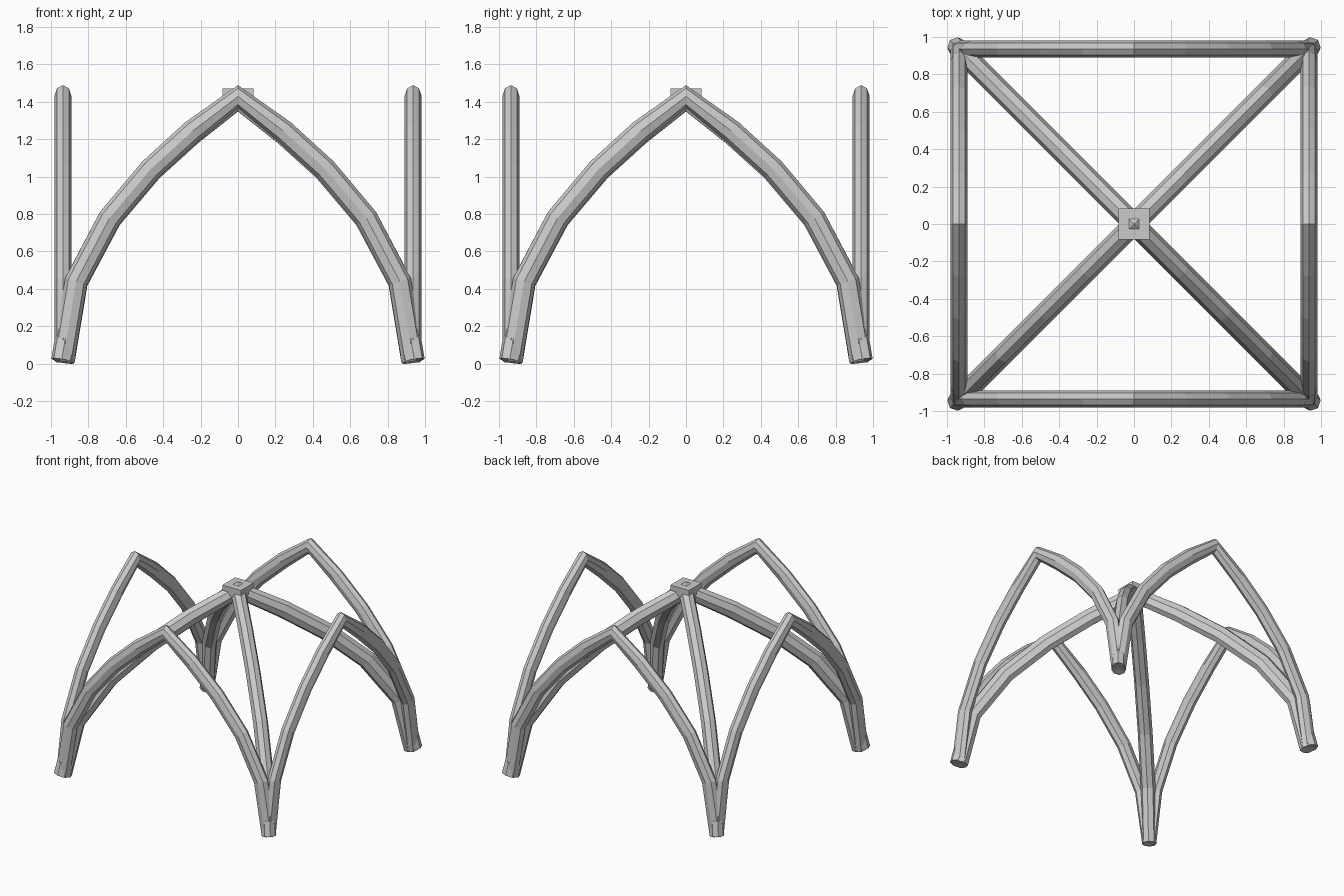
import bpy, bmesh
from math import sin, cos, pi, hypot
from mathutils import Vector, Matrix

if "Cube" in bpy.data.objects:
    bpy.data.objects.remove(bpy.data.objects["Cube"])

HALF = 0.936      # distance from the centre to each springing point
FOOT_Z = 0.014


def arch_points(apex_z):
    """Centre line of a pointed arch, steep at the foot and straighter at the apex."""
    half = []
    for t in (0, 0.3, 0.54, 0.725, 0.87, 1):
        half.append((HALF * (1 - t ** 2.15), FOOT_Z + (apex_z - FOOT_Z) * t))
    return half + [(-x, z) for x, z in reversed(half[:-1])]


def make_rib(name, stretch, width, depth, apex_z, angle, offset):
    """Sweep an eight-sided section along the arch, then turn it into place."""
    pts = [(x * stretch, z) for x, z in arch_points(apex_z)]
    bm = bmesh.new()
    rings = []
    for i, (x, z) in enumerate(pts):
        x0, z0 = pts[max(i - 1, 0)]
        x1, z1 = pts[min(i + 1, len(pts) - 1)]
        length = hypot(x1 - x0, z1 - z0)
        nx, nz = -(z1 - z0) / length, (x1 - x0) / length
        ring = []
        for k in range(8):
            a = k * pi / 4
            d = depth * cos(a)
            ring.append(bm.verts.new((x + nx * d, width * sin(a), z + nz * d)))
        rings.append(ring)
    for r0, r1 in zip(rings, rings[1:]):
        for k in range(8):
            j = (k + 1) % 8
            bm.faces.new((r0[k], r0[j], r1[j], r1[k]))
    bm.faces.new(rings[0])
    bm.faces.new(rings[-1])
    bmesh.ops.translate(bm, verts=bm.verts, vec=Vector((0, -offset, 0)))
    bmesh.ops.rotate(bm, verts=bm.verts, cent=(0, 0, 0),
                     matrix=Matrix.Rotation(angle, 3, 'Z'))
    bmesh.ops.recalc_face_normals(bm, faces=bm.faces)
    mesh = bpy.data.meshes.new(name)
    bm.to_mesh(mesh)
    bm.free()
    obj = bpy.data.objects.new(name, mesh)
    bpy.context.collection.objects.link(obj)
    return obj


# Four wall arches around the square bay
for i, side in enumerate(("front", "right", "back", "left")):
    make_rib(side + "_wall_arch", 1, 0.046, 0.061, 1.428, i * pi / 2, HALF)

# Two crossing diagonal ribs
for i in range(2):
    make_rib("diagonal_rib_%d" % (i + 1), 2 ** 0.5, 0.056, 0.07, 1.419,
             pi / 4 + i * pi / 2, 0)

# Square keystone at the crossing
bpy.ops.mesh.primitive_cube_add(size=1, location=(0, 0, 1.433))
keystone = bpy.context.object
keystone.name = "keystone"
keystone.scale = (0.168, 0.168, 0.074)
